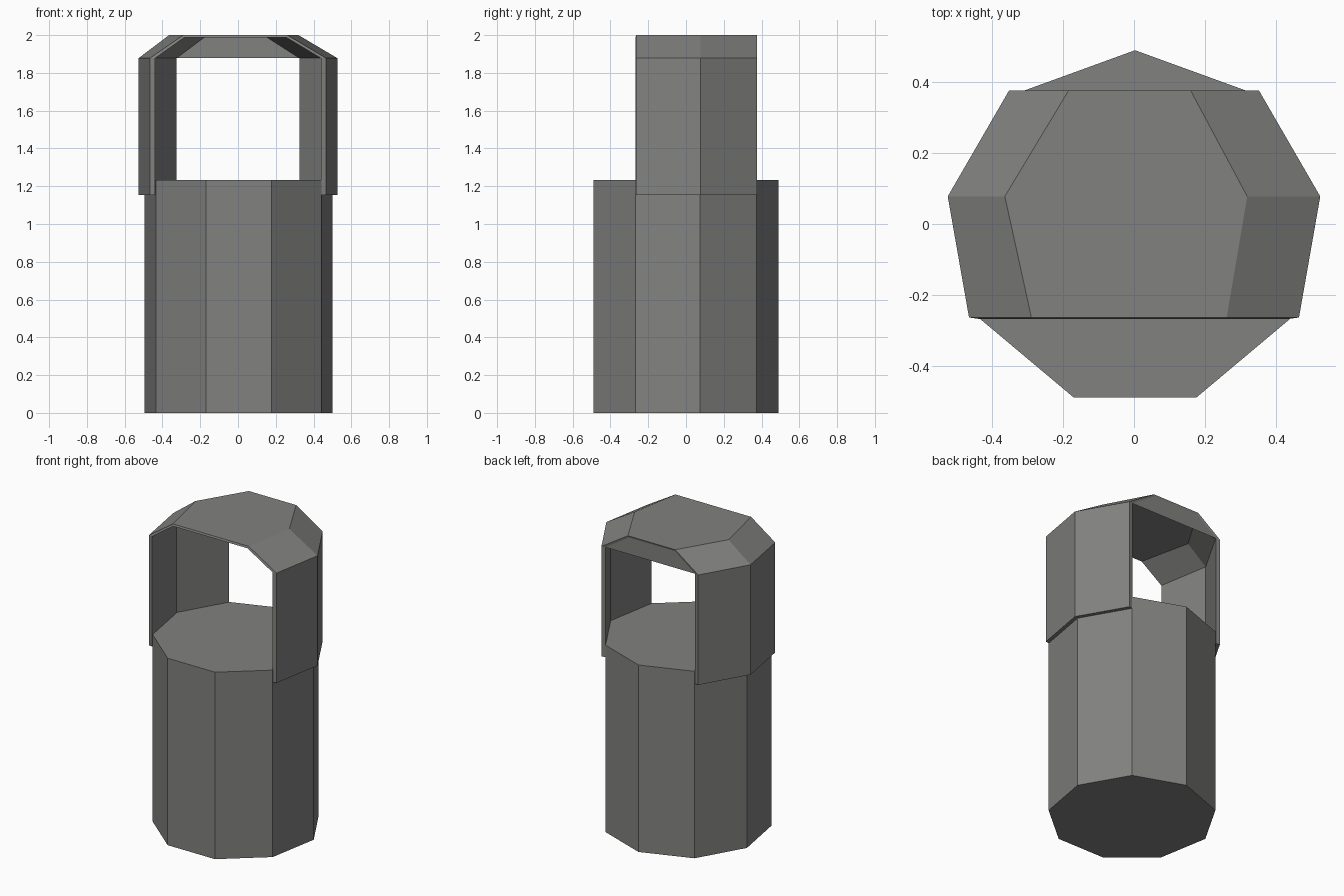
import bpy, bmesh, math

if "Cube" in bpy.data.objects:
    bpy.data.objects.remove(bpy.data.objects["Cube"])

CX, CY, R = 0.003, -0.015, 0.506

dark_grey = bpy.data.materials.new("dark_grey")
dark_grey.diffuse_color = (0.22, 0.22, 0.215, 1)
dark_grey.use_nodes = True
dark_grey.node_tree.nodes["Principled BSDF"].inputs["Base Color"].default_value = dark_grey.diffuse_color


def finish(name, bm):
    bmesh.ops.recalc_face_normals(bm, faces=bm.faces)
    mesh = bpy.data.meshes.new(name)
    bm.to_mesh(mesh)
    bm.free()
    mesh.materials.append(dark_grey)
    obj = bpy.data.objects.new(name, mesh)
    bpy.context.collection.objects.link(obj)
    return obj


# body: nine-sided closed drum, one corner pointing to the back
bm = bmesh.new()
ring = [bm.verts.new((CX + R * math.cos(math.radians(90 + 40 * k)),
                      CY + R * math.sin(math.radians(90 + 40 * k)), 0)) for k in range(9)]
base = bm.faces.new(ring)
top = bmesh.ops.extrude_face_region(bm, geom=[base], use_keep_orig=True)
bmesh.ops.translate(bm, vec=(0, 0, 1.233),
                    verts=[v for v in top["geom"] if isinstance(v, bmesh.types.BMVert)])
finish("body", bm)


# guard: arched band following the side corners of the drum
def arch(side_x, left_top, right_top, y, ztop):
    return [(-side_x, y, 1.153), (-side_x, y, 1.878), (left_top, y, ztop),
            (right_top, y, ztop), (side_x, y, 1.878), (side_x, y, 1.153)]


# stations from front to back: drum angle, outer y, top left x, top right x
stations = [(-30, -0.264, -0.29, 0.262), (10, 0.078, -0.365, 0.32), (50, 0.377, -0.185, 0.16)]
bm = bmesh.new()
loops = []
for angle, y, left, right in stations:
    inner_x = R * math.cos(math.radians(angle))
    inner_y = CY + R * math.sin(math.radians(angle))
    outer = arch(inner_x + 0.028, left, right, y, 2.0)
    inner = arch(inner_x, left + 0.005, right - 0.005, inner_y, 1.987)
    loops.append([bm.verts.new(p) for p in outer + inner[::-1]])
for a, b in zip(loops, loops[1:]):
    for i in range(12):
        j = (i + 1) % 12
        bm.faces.new((a[i], a[j], b[j], b[i]))
for loop in (loops[0], loops[-1]):
    for i in range(5):
        bm.faces.new((loop[i], loop[i + 1], loop[10 - i], loop[11 - i]))
finish("guard_arch", bm)

# lip: thin panel closing the back of the arch above the opening
bm = bmesh.new()
bm.faces.new([bm.verts.new((x, 0.373, z)) for x, z in
              ((0.325, 1.878), (-0.325, 1.878), (-0.185, 1.995), (0.16, 1.995))])
finish("back_lip", bm)
